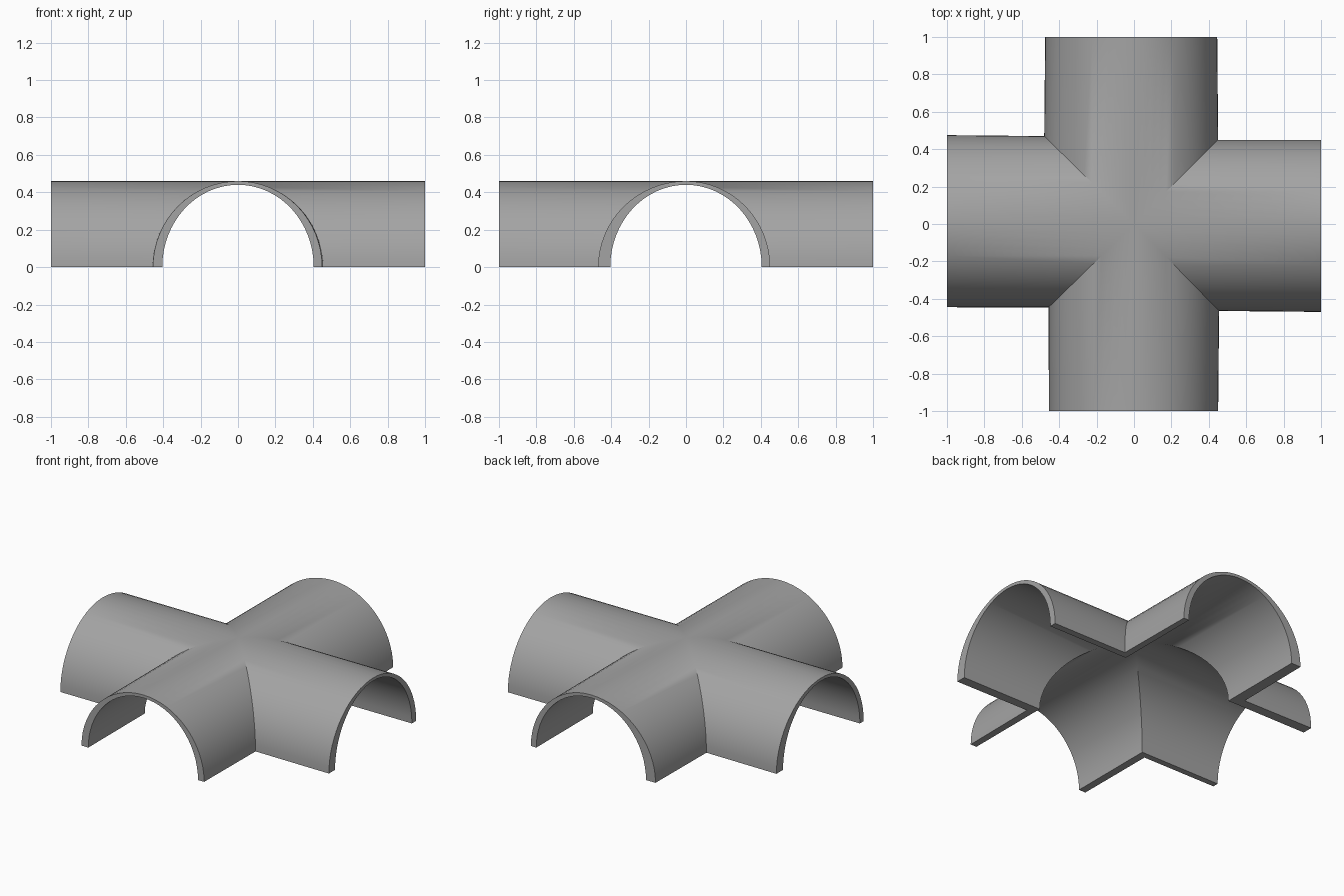
import bpy
import bmesh
from math import sin, cos, pi, radians
from mathutils import Vector

if "Cube" in bpy.data.objects:
    bpy.data.objects.remove(bpy.data.objects["Cube"])

SEGMENTS = 32
CROWN_OUT, CROWN_IN = 0.46, 0.44
INNER_HALF = 0.405

grey = bpy.data.materials.new("plain grey")
grey.use_nodes = True
grey.diffuse_color = (0.37, 0.37, 0.37, 1)
grey.node_tree.nodes["Principled BSDF"].inputs["Base Color"].default_value = (0.37, 0.37, 0.37, 1)

# Outer ground corners where neighbouring arms meet, keyed by quadrant sign
CORNERS = {(1, 1): (0.45, 0.45), (-1, 1): (0.48, 0.47),
           (-1, -1): (0.457, 0.446), (1, -1): (0.455, 0.465)}

# Each arm: direction, sideways axis, outer half widths at the mouth (+side, -side)
ARMS = [(Vector((1, 0, 0)), Vector((0, 1, 0)), 0.45, 0.47),
        (Vector((0, 1, 0)), Vector((-1, 0, 0)), 0.475, 0.445),
        (Vector((-1, 0, 0)), Vector((0, -1, 0)), 0.445, 0.475),
        (Vector((0, -1, 0)), Vector((1, 0, 0)), 0.45, 0.455)]


def arch_points(arm, i, outer):
    """Mitre point and mouth point of one rib line on the outer or inner skin."""
    direction, side, plus, minus = arm
    t = pi * i / SEGMENTS
    c = 0.0 if i * 2 == SEGMENTS else cos(t)
    sign = 1 if c >= 0 else -1
    up = Vector((0, 0, (CROWN_OUT if outer else CROWN_IN) * sin(t)))
    quadrant = direction + side * sign
    key = (round(quadrant.x), round(quadrant.y))
    cx, cy = CORNERS[key] if outer else (INNER_HALF, INNER_HALF)
    mitre = Vector((key[0] * cx, key[1] * cy, 0)) * abs(c) + up
    half = (plus if sign > 0 else minus) if outer else INNER_HALF
    mouth = direction + side * (c * half) + up
    return mitre, mouth


bm = bmesh.new()
for arm in ARMS:
    # Closed section loop: over the outer skin and back along the inner skin
    skins = [[[bm.verts.new(p) for p in arch_points(arm, i, outer)]
              for i in range(SEGMENTS + 1)] for outer in (True, False)]
    loop = skins[0] + skins[1][::-1]
    for a, b in zip(loop, loop[1:] + loop[:1]):
        bm.faces.new((a[0], a[1], b[1], b[0]))
    # Arched rim at the open mouth
    for i in range(SEGMENTS):
        o1, o2 = skins[0][i][1], skins[0][i + 1][1]
        n1, n2 = skins[1][i][1], skins[1][i + 1][1]
        bm.faces.new((o1, n1, n2, o2))

# Weld the four arms along their mitres
bmesh.ops.remove_doubles(bm, verts=bm.verts[:], dist=0.0005)
bmesh.ops.recalc_face_normals(bm, faces=bm.faces[:])
mesh = bpy.data.meshes.new("cross_vault")
bm.to_mesh(mesh)
bm.free()
mesh.materials.append(grey)
vault = bpy.data.objects.new("cross_vault", mesh)
bpy.context.collection.objects.link(vault)

# Smooth skins with crisp mitres and rims
bpy.ops.object.select_all(action='DESELECT')
vault.select_set(True)
bpy.context.view_layer.objects.active = vault
bpy.ops.object.shade_smooth_by_angle(angle=radians(35))
